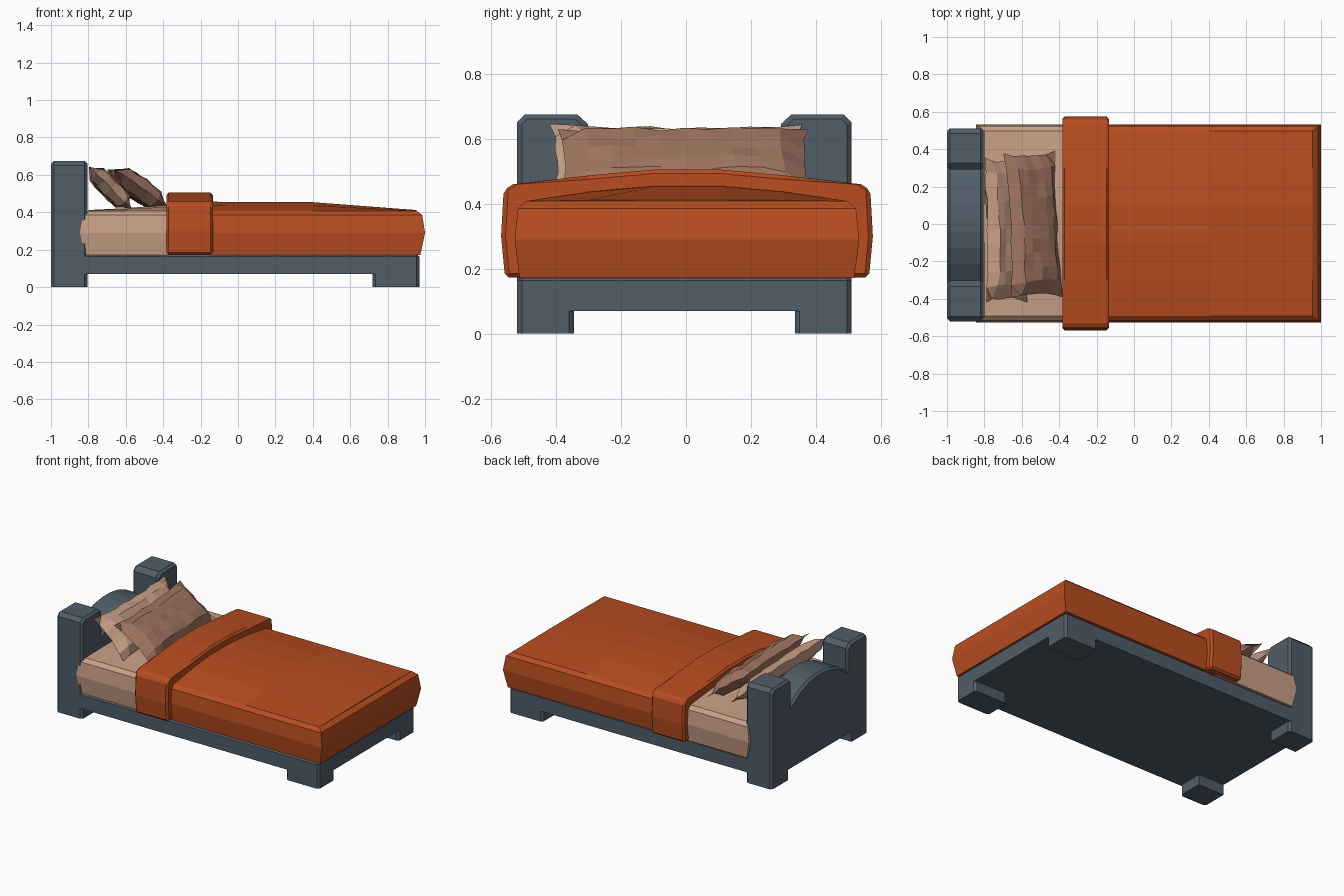
import bpy, bmesh, math, random
from mathutils import Matrix, Vector

if "Cube" in bpy.data.objects:
    bpy.data.objects.remove(bpy.data.objects["Cube"])

random.seed(4)


def material(name, rgb):
    m = bpy.data.materials.new(name)
    m.diffuse_color = (*rgb, 1)
    m.use_nodes = True
    m.node_tree.nodes["Principled BSDF"].inputs["Base Color"].default_value = m.diffuse_color
    return m


SLATE = material("slate", (0.08, 0.11, 0.14))
ORANGE = material("orange", (0.48, 0.075, 0.014))
LINEN = material("linen", (0.58, 0.35, 0.24))
BROWN = material("brown", (0.36, 0.18, 0.12))


def finish(name, bm, mat, bevel=0):
    bmesh.ops.recalc_face_normals(bm, faces=bm.faces)
    me = bpy.data.meshes.new(name)
    bm.to_mesh(me)
    bm.free()
    ob = bpy.data.objects.new(name, me)
    bpy.context.collection.objects.link(ob)
    me.materials.append(mat)
    if bevel:
        b = ob.modifiers.new("bevel", 'BEVEL')
        b.width, b.segments, b.limit_method = bevel, 1, 'ANGLE'
        b.angle_limit = math.radians(40)
    return ob


def box(name, lo, hi, mat, bevel=0.015, top=True):
    """Box with chamfered upright edges and, if wanted, top edges."""
    bm = bmesh.new()
    bmesh.ops.create_cube(bm, size=1)
    for v in bm.verts:
        v.co = [lo[i] + (v.co[i] + 0.5) * (hi[i] - lo[i]) for i in range(3)]
    edges = [e for e in bm.edges
             if abs(e.verts[0].co.z - e.verts[1].co.z) > 1e-4
             or (top and e.verts[0].co.z > hi[2] - 1e-4)]
    bmesh.ops.bevel(bm, geom=edges, offset=bevel, segments=1, affect='EDGES')
    return finish(name, bm, mat)


def loft(name, profile, stations, mat, bulge=None, bevel=0):
    """Symmetric cross-section (y, z, crown share) swept along x.
    stations: (x, crown height, bulge direction)."""
    bm = bmesh.new()
    rings = []
    for x, crown, side in stations:
        half = [(y, z + crown * k, b) for (y, z, k), b in
                zip(profile, bulge or [0] * len(profile))]
        pts = half + [(-y, z, b) for y, z, b in reversed(half)]
        rings.append([bm.verts.new((x + side * b, y + 0.003, z)) for y, z, b in pts])
    n = len(rings[0])
    for r, s in zip(rings, rings[1:]):
        for i in range(n):
            bm.faces.new((r[i], r[(i + 1) % n], s[(i + 1) % n], s[i]))
    for r in (rings[0], rings[-1]):
        for i in range(n // 2 - 1):
            bm.faces.new((r[i], r[i + 1], r[n - 2 - i], r[n - 1 - i]))
    return finish(name, bm, mat, bevel)


def pillow(name, centre, a, b, t, tilt, yaw, mat, nu=10, nv=6):
    """Padded cushion with pulled-out corners, leaning on the headboard."""
    bm = bmesh.new()
    rot = (Matrix.Rotation(math.radians(yaw), 3, 'Z')
           @ Matrix.Rotation(math.pi + math.radians(tilt), 3, 'Y'))
    grids = {1: {}, -1: {}}
    for i in range(nu + 1):
        for j in range(nv + 1):
            u, v = 2 * i / nu - 1, 2 * j / nv - 1
            thick = t * math.sqrt((1 - u ** 6) * (1 - v ** 4))
            wob = [random.uniform(-0.006, 0.006) for _ in range(3)]
            for s in (1, -1):
                if s < 0 and (i in (0, nu) or j in (0, nv)):
                    grids[s][i, j] = grids[1][i, j]
                    continue
                p = Vector((b * v * (1 - 0.09 * (1 - u * u)),
                            a * u * (1 - 0.05 * (1 - v * v)), s * thick))
                grids[s][i, j] = bm.verts.new(rot @ (p + Vector(wob)) + Vector(centre))
    for g in grids.values():
        for i in range(nu):
            for j in range(nv):
                bm.faces.new((g[i, j], g[i + 1, j], g[i + 1, j + 1], g[i, j + 1]))
    return finish(name, bm, mat)


# Headboard: posts, arch and head legs as one outline, extruded along x
half = [(0.34, 0.07), (0.34, 0), (0.515, 0), (0.515, 0.65), (0.49, 0.675),
        (0.33, 0.675), (0.297, 0.645), (0.297, 0.5), (0.21, 0.555),
        (0.12, 0.588), (0.04, 0.6)]
outline = half + [(-y, z) for y, z in reversed(half)]
bm = bmesh.new()
face = bm.faces.new([bm.verts.new((-1, y - 0.005, z)) for y, z in outline])
ext = bmesh.ops.extrude_face_region(bm, geom=[face])
bmesh.ops.translate(bm, vec=(0.195, 0, 0),
                    verts=[v for v in ext["geom"] if isinstance(v, bmesh.types.BMVert)])
rim = [e for e in bm.edges
       if abs(e.verts[0].co.x - e.verts[1].co.x) < 1e-4
       and min(v.co.z for v in e.verts) > 0.49]
side = [e for e in bm.edges
        if abs(e.verts[0].co.x - e.verts[1].co.x) < 1e-4
        and min(abs(v.co.y + 0.005) for v in e.verts) > 0.51 and e not in rim]
bmesh.ops.bevel(bm, geom=rim + side, offset=0.015, segments=1, affect='EDGES')
finish("headboard", bm, SLATE)

# Bed base and foot legs
box("bed_base", (-0.9, -0.52, 0.07), (0.97, 0.51, 0.178), SLATE)
for s, label in ((1, "back"), (-1, "front")):
    y0, y1 = sorted((s * 0.34 - 0.005, s * 0.515 - 0.005))
    box("foot_leg_" + label, (0.72, y0, 0), (0.97, y1, 0.1), SLATE, top=False)

# Mattress and blanket share a cushioned cross-section
cushion = [(0.515, 0.172, 0), (0.53, 0.29, 0), (0.52, 0.385, 0),
           (0.495, 0.408, 0), (0.3, 0.41, 0.6), (0.1, 0.41, 1)]
bulge = [0.02, 0.045, 0.03, 0, 0, 0]
loft("mattress", cushion,
     [(-0.8, 0.002, -1), (-0.6, 0.012, 0), (-0.385, 0.03, 0), (-0.22, 0.04, 0)],
     LINEN, bulge)
loft("blanket", cushion,
     [(-0.22, 0.047, 0), (0.4, 0.044, 0), (0.955, 0.002, 1)], ORANGE, bulge)

# Folded blanket band
band = [(0.56, 0.173, 0), (0.572, 0.3, 0), (0.564, 0.442, 0),
        (0.535, 0.46, 0), (0.3, 0.487, 0), (0.1, 0.505, 0)]
loft("blanket_fold", band, [(-0.383, 0, 0), (-0.135, 0, 0)], ORANGE, bevel=0.012)

# Pillows
pillow("rear_pillow", (-0.687, -0.03, 0.53), 0.385, 0.155, 0.05, 46, 1, LINEN)
pillow("front_pillow", (-0.537, -0.005, 0.53), 0.388, 0.168, 0.058, 36, 3, BROWN)
